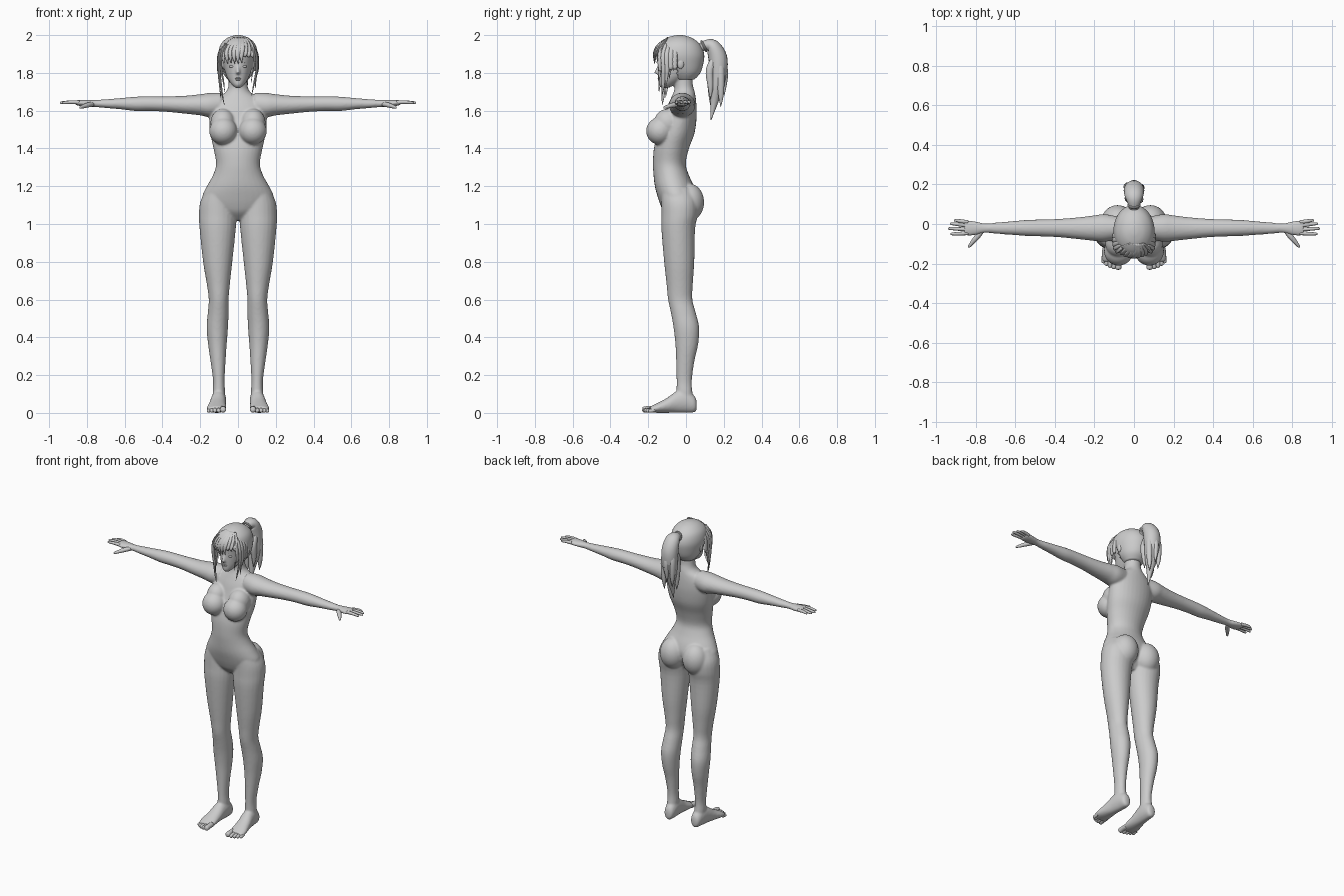
import bpy, bmesh, random
from mathutils import Vector, Matrix

random.seed(4)
X, Y, Z = Vector((1, 0, 0)), Vector((0, 1, 0)), Vector((0, 0, 1))
from math import cos, sin, pi


def spline(st, k):
    """Catmull-Rom through stations of any length"""
    out = []
    for i in range(len(st) - 1):
        p0, p1, p2 = st[max(i - 1, 0)], st[i], st[i + 1]
        p3 = st[min(i + 2, len(st) - 1)]
        for j in range(k):
            t = j / k
            out.append([0.5 * (2 * b + (c - a) * t + (2 * a - 5 * b + 4 * c - d) * t * t
                        + (3 * b - a - 3 * c + d) * t ** 3)
                        for a, b, c, d in zip(p0, p1, p2, p3)])
    return out + [list(st[-1])]


def loft(bm, st, side=X, normal=None, n=24, mirror=False, k=4):
    """Elliptical tube through stations (x, y, z, radius along side, other radius)"""
    pts = spline(st, k)
    for sx in ((1, -1) if mirror else (1,)):
        rings = []
        for i, (x, y, z, a, b) in enumerate(pts):
            t = normal or (Vector(pts[min(i + 1, len(pts) - 1)][:3])
                           - Vector(pts[max(i - 1, 0)][:3])).normalized()
            s = (side - t * side.dot(t)).normalized()
            u = t.cross(s)
            a, b = max(a, .001), max(b, .001)
            ring = []
            for j in range(n):
                w = 2 * pi * j / n
                p = Vector((x, y, z)) + s * a * cos(w) + u * b * sin(w)
                ring.append(bm.verts.new((p.x * sx, p.y, p.z)))
            rings.append(ring)
        for r, q in zip(rings, rings[1:]):
            for j in range(n):
                bm.faces.new((r[j], r[(j + 1) % n], q[(j + 1) % n], q[j]))
        bm.faces.new(rings[0][::-1])
        bm.faces.new(rings[-1])


def rows_z(rows):
    """(z, half width, front y, back y) to stations"""
    return [(0, (f + b) / 2, z, w, (b - f) / 2) for z, w, f, b in rows]


def blob(bm, c, r, mirror=False):
    for sx in ((1, -1) if mirror else (1,)):
        m = Matrix.Translation((c[0] * sx, c[1], c[2])) @ Matrix.Diagonal((*r, 1))
        bmesh.ops.create_uvsphere(bm, u_segments=28, v_segments=18, radius=1, matrix=m)


def finish(bm, name):
    bmesh.ops.recalc_face_normals(bm, faces=bm.faces)
    for f in bm.faces:
        f.smooth = True
    me = bpy.data.meshes.new(name)
    bm.to_mesh(me)
    bm.free()
    ob = bpy.data.objects.new(name, me)
    bpy.context.collection.objects.link(ob)
    return ob


# Torso and neck
body = bmesh.new()
loft(body, rows_z([
    (1.02, .04, -.075, 0), (1.06, .13, -.115, .025), (1.10, .18, -.135, .045),
    (1.15, .188, -.152, .055), (1.20, .165, -.165, .042), (1.26, .132, -.172, .015),
    (1.32, .116, -.175, -.001), (1.40, .13, -.17, .016), (1.48, .147, -.15, .045),
    (1.56, .153, -.12, .056), (1.62, .148, -.10, .056), (1.665, .115, -.08, .052),
    (1.70, .064, -.065, .046), (1.74, .05, -.06, .036), (1.82, .05, -.065, .035)]), X, Z, 32)
blob(body, (.078, -.138, 1.492), (.074, .073, .073), True)
blob(body, (.08, -.095, 1.535), (.066, .075, .075), True)
blob(body, (.083, .015, 1.115), (.082, .081, .10), True)

# Legs: z, inner x, outer x, front y, back y
legs = [(1.19, .03, .165, -.13, .03), (1.12, .015, .199, -.13, .06), (1.05, .008, .207, -.13, .062),
        (.97, .012, .203, -.13, .048), (.8, .03, .185, -.116, .044), (.68, .043, .165, -.103, .036),
        (.6, .05, .155, -.095, .034), (.53, .05, .16, -.08, .052), (.45, .053, .166, -.066, .07),
        (.36, .06, .158, -.056, .064), (.27, .066, .145, -.052, .044), (.17, .071, .132, -.05, .031),
        (.11, .068, .134, -.05, .034), (.05, .068, .132, -.045, .04)]
loft(body, [((i + o) / 2, (f + b) / 2, z, (o - i) / 2, (b - f) / 2) for z, i, o, f, b in legs],
     X, Z, mirror=True)

# Feet: y, centre x, half width, bottom z, top z
feet = [(.057, .098, .012, .02, .06), (.045, .098, .03, .003, .09), (0, .10, .038, 0, .125),
        (-.05, .104, .041, 0, .115), (-.10, .109, .046, 0, .08), (-.15, .113, .052, 0, .053),
        (-.19, .114, .047, .003, .033)]
loft(body, [(c, y, (a + b) / 2, w, (b - a) / 2) for y, c, w, a, b in feet], X, Y, mirror=True)

# Arms and palms: x, back y, front y, bottom z, top z
arms = [(.09, .04, -.08, 1.57, 1.695), (.15, .05, -.09, 1.565, 1.694), (.20, .044, -.086, 1.575, 1.687),
        (.28, .034, -.077, 1.584, 1.679), (.38, .026, -.067, 1.594, 1.676), (.47, .023, -.063, 1.598, 1.676),
        (.54, .021, -.061, 1.598, 1.674), (.62, .014, -.055, 1.607, 1.667), (.70, .007, -.049, 1.614, 1.66),
        (.755, .003, -.045, 1.619, 1.657), (.80, .013, -.056, 1.621, 1.657), (.84, .018, -.06, 1.625, 1.657),
        (.862, .014, -.055, 1.632, 1.654)]
loft(body, [(x, (a + b) / 2, (c + d) / 2, (a - b) / 2, (d - c) / 2) for x, a, b, c, d in arms],
     Y, X, mirror=True)

# Head, nose and ears
loft(body, rows_z([
    (1.72, .012, -.13, -.10), (1.735, .03, -.143, -.06), (1.765, .052, -.145, -.01),
    (1.80, .067, -.147, .045), (1.85, .08, -.148, .078), (1.90, .088, -.15, .083),
    (1.95, .078, -.13, .06), (1.98, .045, -.085, .02)]), X, Z, 32)
loft(body, [(0, -.142, 1.845, .006, .006), (0, -.152, 1.815, .009, .01),
            (0, -.157, 1.80, .013, .012), (0, -.145, 1.792, .01, .006)], X, Z, 16)
blob(body, (.09, -.028, 1.85), (.014, .02, .033), True)
ob = finish(body, "body")
m = ob.modifiers.new("fuse", 'REMESH')
m.mode, m.voxel_size, m.use_smooth_shade = 'VOXEL', .0065, True
m = ob.modifiers.new("relax", 'SMOOTH')
m.factor, m.iterations = .5, 6

# Fingers and thumbs
hand = bmesh.new()
for y0, y1, tip in ((.010, .018, .912), (-.009, .001, .932), (-.029, -.023, .942), (-.047, -.050, .93)):
    loft(hand, [(.84, y0, 1.643, .009, .010), (.875, (y0 + y1) / 2, 1.645, .0095, .0095),
                (tip - .015, y1, 1.643, .0075, .0075), (tip - .003, y1, 1.641, .005, .005),
                (tip, y1, 1.641, .001, .001)], Y, n=12, mirror=True)
loft(hand, [(.77, -.035, 1.634, .012, .013), (.795, -.066, 1.63, .014, .013),
            (.82, -.095, 1.622, .010, .010), (.835, -.115, 1.617, .006, .006),
            (.838, -.119, 1.616, .001, .001)], X, n=12, mirror=True)
finish(hand, "fingers")

# Toes
toes = bmesh.new()
for x, tip, r in ((.079, -.232, .016), (.102, -.228, .0115), (.122, -.222, .011),
                  (.139, -.212, .0105), (.155, -.199, .010)):
    loft(toes, [(x, -.165, r + .006, r, r), (x, tip + .03, r + .004, r, r),
                (x, tip + .009, r + .001, r, r), (x, tip + .002, r, r * .6, r * .6),
                (x, tip, r, .001, .001)], X, n=12, mirror=True)
finish(toes, "toes")

# Eyes and lips
face = bmesh.new()
blob(face, (.031, -.130, 1.834), (.016, .010, .007), True)
blob(face, (0, -.144, 1.771), (.019, .006, .004))
blob(face, (0, -.143, 1.764), (.016, .006, .004))
loft(face, [(.014, -.143, 1.849, .002, .003), (.034, -.135, 1.855, .002, .003),
            (.05, -.121, 1.85, .001, .001)], Z, n=8, mirror=True)
finish(face, "eyes_and_lips")

# Hair cap with an opening for the face
cap = bmesh.new()
loft(cap, rows_z([
    (1.765, .055, -.06, .045), (1.80, .08, -.10, .076), (1.85, .097, -.15, .092),
    (1.90, .104, -.167, .096), (1.95, .092, -.15, .076), (1.983, .06, -.108, .035),
    (1.997, .025, -.065, -.005), (2.0, .002, -.04, -.03)]), X, Z, 40)
gap = [f for f in cap.faces if f.calc_center_median().z < 1.9 and
       f.calc_center_median().y < -.075 + .03 * (f.calc_center_median().z < 1.86)]
bmesh.ops.delete(cap, geom=gap, context='FACES')
ob = finish(cap, "hair_cap")
m = ob.modifiers.new("thickness", 'SOLIDIFY')
m.thickness, m.offset = .006, -1

# Fringe strands swept across the forehead
locks = bmesh.new()
for i in range(9):
    x = -.078 + .019 * i
    y = -.168 + 5 * x * x
    z = 1.845 + .02 * random.random() + (.02 if i > 5 else 0)
    loft(locks, [(x * .4 + .015, -.10, 1.983, .010, .004), (x * .8 + .008, y + .018, 1.945, .016, .006),
                 (x, y - .002, 1.90, .014, .005), (x + .004, y + .002, z, .001, .001)], X, n=8)

# Long locks beside the face
for s in (-1, 1):
    for y, x, tip, dx in ((-.135, .086, 1.70, .07), (-.118, .096, 1.63, .072), (-.10, .10, 1.67, .092),
                          (-.08, .102, 1.72, .095), (-.06, .102, 1.76, .094)):
        tip += .05 * (s > 0)
        loft(locks, [(s * x * .7, y * .9, 1.955, .008, .004), (s * x, y, 1.90, .015, .006),
                     (s * (x + .003), y, 1.82, .013, .006), (s * (x * .5 + dx * .5), y - .003, tip + .06, .009, .004),
                     (s * dx, y - .008, tip, .001, .001)], Y, n=8)
finish(locks, "hair_locks")

# Ponytail with split tips
tail = bmesh.new()
loft(tail, [(0, .07, 1.925, .022, .022), (0, .10, 1.945, .03, .026), (0, .14, 1.94, .046, .038),
            (0, .168, 1.88, .052, .05), (0, .172, 1.80, .05, .045), (0, .162, 1.72, .04, .036),
            (0, .15, 1.65, .022, .022), (0, .132, 1.55, .002, .002)], X, n=20)
for x, y, z in ((.03, .19, 1.62), (-.03, .195, 1.65), (.025, .135, 1.66), (-.025, .14, 1.61), (0, .208, 1.68)):
    loft(tail, [(x * .6, .17, 1.90, .018, .02), (x * 1.1, y - .008, 1.82, .02, .022),
                (x * 1.1, y - .005, z + .07, .015, .016), (x, y - .006, z, .001, .001)], X, n=10)
finish(tail, "ponytail")
bpy.ops.mesh.primitive_torus_add(location=(0, .095, 1.942), rotation=(-1.1, 0, 0), major_radius=.027,
                                 minor_radius=.007, major_segments=24, minor_segments=10)
bpy.context.object.name = "hair_tie"
bpy.ops.object.shade_smooth_by_angle()
